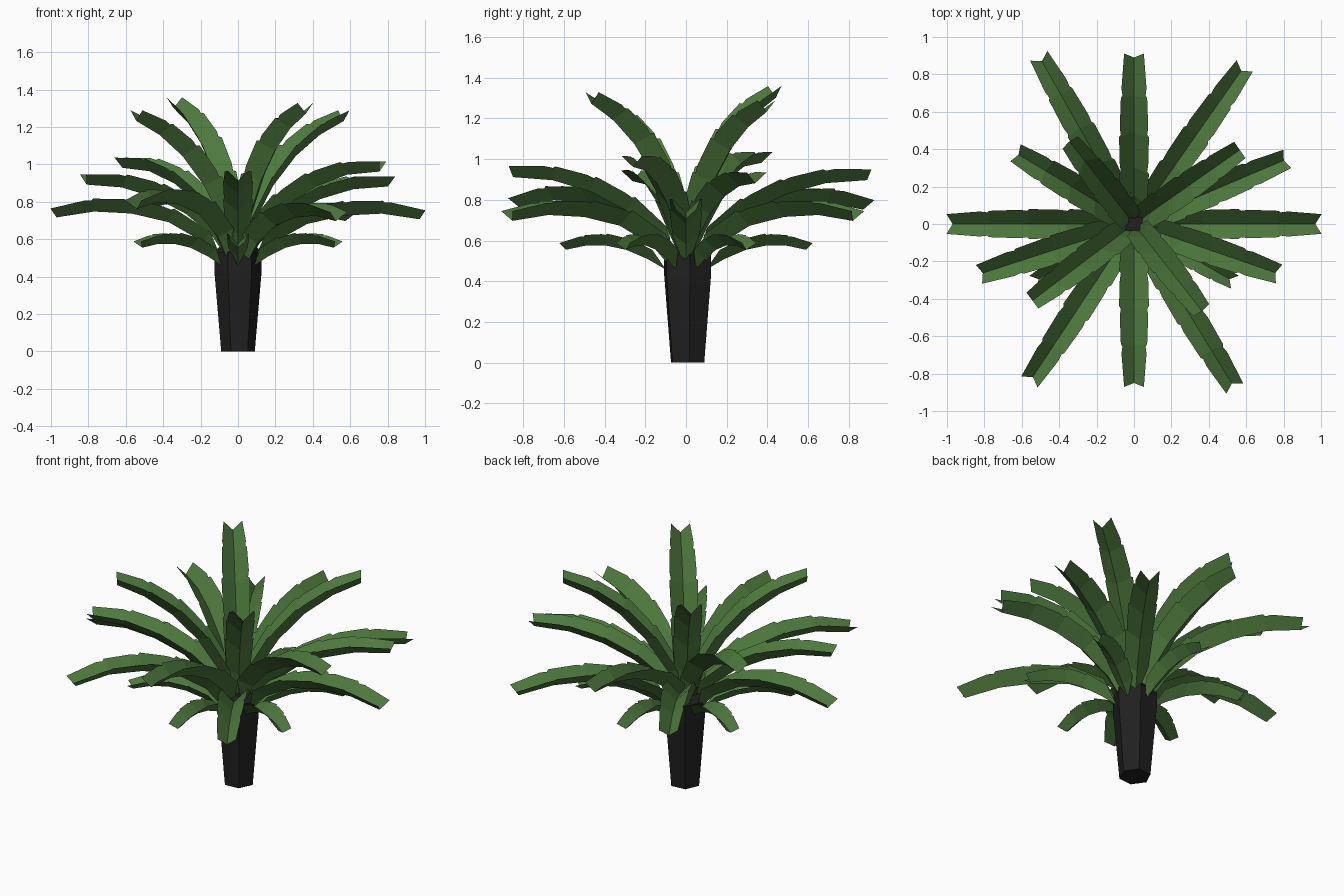
import bpy, bmesh, math
from mathutils import Vector

if "Cube" in bpy.data.objects:
    bpy.data.objects.remove(bpy.data.objects["Cube"])


def material(name, rgb):
    m = bpy.data.materials.new(name)
    m.diffuse_color = (*rgb, 1)
    m.use_nodes = True
    m.node_tree.nodes["Principled BSDF"].inputs["Base Color"].default_value = m.diffuse_color
    return m


GREEN = material("leaf green", (0.075, 0.193, 0.047))
BLACK = material("trunk black", (0.0145, 0.0145, 0.0145))


def finish(bm, name, mat):
    me = bpy.data.meshes.new(name)
    bm.to_mesh(me)
    bm.free()
    me.materials.append(mat)
    ob = bpy.data.objects.new(name, me)
    bpy.context.collection.objects.link(ob)


# Trunk: six-sided, flaring upwards, closed at both ends
bm = bmesh.new()
rings = []
for r, z in [(0.09, 0), (0.127, 0.43), (0.127, 0.53), (0.09, 0.57)]:
    rings.append([bm.verts.new((r * math.cos(a), 0.008 + r * math.sin(a), z))
                  for a in (math.radians(60 * i + 5) for i in range(6))])
for a, b in zip(rings, rings[1:]):
    for i in range(6):
        j = (i + 1) % 6
        bm.faces.new((a[i], a[j], b[j], b[i]))
bm.faces.new(rings[0][::-1])
bm.faces.new(rings[-1])
finish(bm, "trunk", BLACK)


def leaf(name, profile, angle, tip_r, tip_z, width):
    """Arching V-shaped leaf; profile is the midrib as (radius, height)."""
    z0 = profile[0][1]
    sr = tip_r / profile[-1][0]
    sz = (tip_z - z0) / (profile[-1][1] - z0)
    pts = [Vector((r * sr, 0, z0 + (z - z0) * sz - 0.008)) for r, z in profile]
    n = len(pts)
    shape = [0, 0.85, 1, 1, 0.88, 0.66]
    ca, sa = math.cos(math.radians(angle)), math.sin(math.radians(angle))
    bm = bmesh.new()

    def ring(p, tangent, w, forward=0):
        normal = Vector((-tangent.z, 0, tangent.x))
        out = []
        for side in (1, 0, -1):
            q = p.copy()
            if side:
                q += normal * w * 0.98 + tangent * forward
                q.y = side * w
            out.append(bm.verts.new((q.x * ca - q.y * sa, q.x * sa + q.y * ca, q.z)))
        return out

    rows = []
    for i, p in enumerate(pts):
        t = (pts[min(i + 1, n - 1)] - pts[max(i - 1, 0)]).normalized()
        w = width * shape[i]
        rows.append(ring(p, t, w, 0.025 if i == n - 1 else 0))
        if 1 < i < n - 1:
            # small torn step in the leaf edge
            d = pts[i + 1] - p
            rows.append(ring(p + d * 0.06, t, w * 0.88))
            rows.append(ring(p + d * 0.22, d.normalized(), w * 0.95))
    for a, b in zip(rows, rows[1:]):
        bm.faces.new((a[0], a[1], b[1], b[0]))
        bm.faces.new((a[1], a[2], b[2], b[1]))
    bmesh.ops.remove_doubles(bm, verts=bm.verts, dist=0.0005)
    bmesh.ops.recalc_face_normals(bm, faces=bm.faces)
    # valley faces look upwards
    if sum(f.normal.z for f in bm.faces) < 0:
        bmesh.ops.reverse_faces(bm, faces=bm.faces)
    finish(bm, name, GREEN)


# Four tiers: name, midrib, half width, leaves as (angle, tip radius, tip height)
tiers = [
    ("drooping_leaf", [(0.1, 0.465), (0.19, 0.515), (0.3, 0.56), (0.4, 0.58), (0.5, 0.58), (0.6, 0.56)], 0.06,
     [(a, 0.59, 0.563) for a in (30, 90, 150, 210, 270, 330)]),
    ("lower_leaf", [(0.07, 0.46), (0.19, 0.59), (0.37, 0.69), (0.57, 0.735), (0.77, 0.745), (0.97, 0.715)], 0.08,
     [(0, 0.97, 0.715), (55, 1.0, 0.705), (119.5, 1.0, 0.76), (180, 0.97, 0.725),
      (236.5, 0.98, 0.77), (301.5, 1.0, 0.705)]),
    ("middle_leaf", [(0.05, 0.49), (0.15, 0.63), (0.3, 0.75), (0.48, 0.84), (0.67, 0.895), (0.87, 0.91)], 0.08,
     [(23, 0.87, 0.89), (90, 0.89, 0.905), (149, 0.72, 0.99), (198, 0.85, 0.90),
      (270, 0.85, 0.92), (341, 0.80, 0.97)]),
    ("upper_leaf", [(0.02, 0.48), (0.1, 0.70), (0.22, 0.90), (0.36, 1.06), (0.51, 1.175), (0.66, 1.25)], 0.08,
     [(35, 0.69, 1.24), (128, 0.56, 1.31), (217, 0.68, 1.24), (308, 0.59, 1.28)]),
]
for name, profile, width, leaves in tiers:
    for k, (angle, r, z) in enumerate(leaves, 1):
        leaf(f"{name}_{k}", profile, angle, r, z, width)
